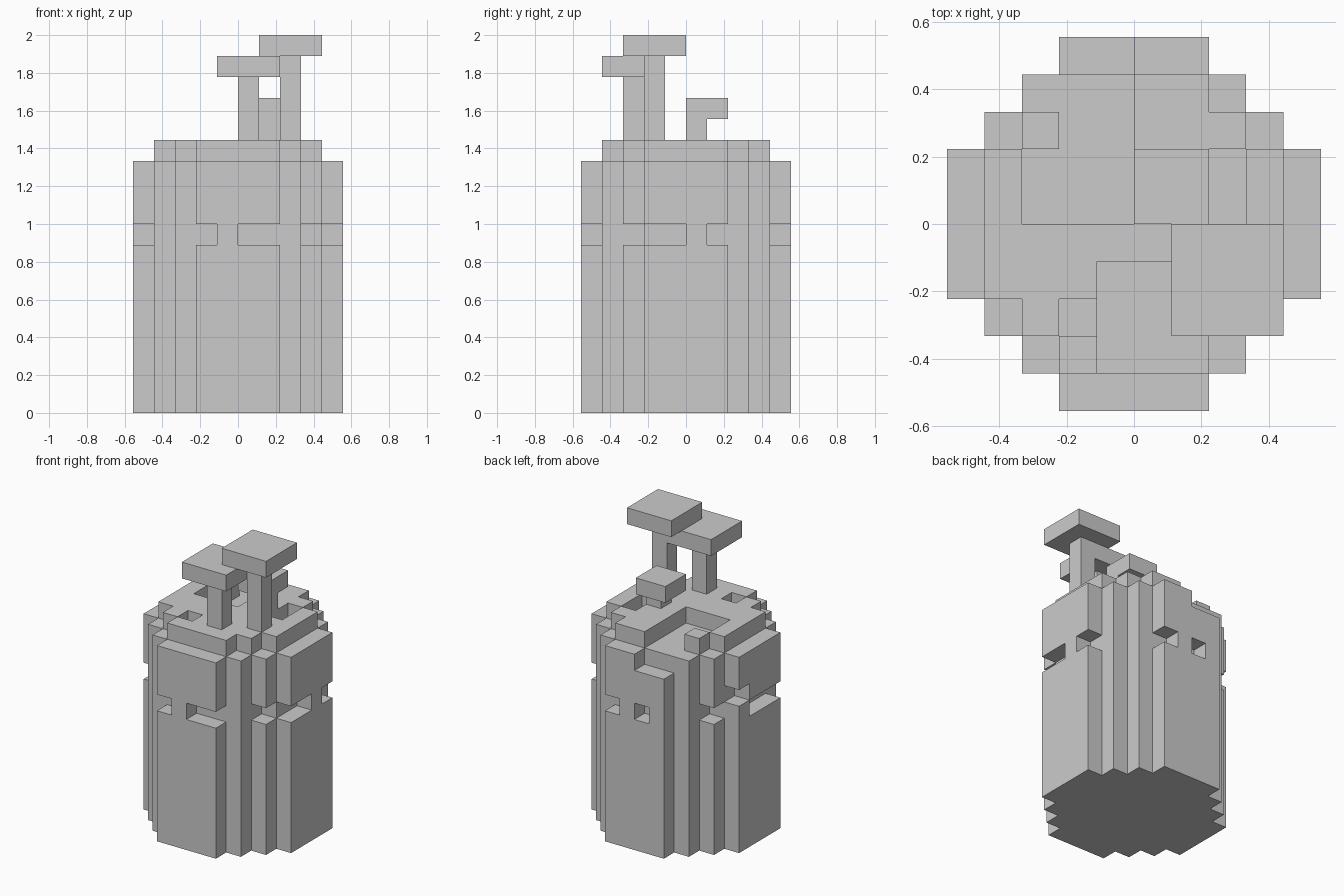
import bpy, bmesh
from itertools import product

if "Cube" in bpy.data.objects:
    bpy.data.objects.remove(bpy.data.objects["Cube"])

U = 2 / 18  # edge length of one block


def block(x0, x1, y0, y1, z0, z1):
    """Set of unit cells filling a box given in block units."""
    return set(product(range(x0, x1), range(y0, y1), range(z0, z1)))


def disc(z0, z1, widths):
    """Stepped round slab: widths maps a half depth in y to a half width in x."""
    cells = set()
    for hy, hx in widths:
        cells |= block(-hx, hx, -hy, hy, z0, z1)
    return cells


def corners(axis, side):
    """Corner offsets of one cell face, wound so the normal points outwards."""
    a, b = (axis + 1) % 3, (axis + 2) % 3
    loop = []
    for p, q in ((0, 0), (1, 0), (1, 1), (0, 1)):
        c = [0, 0, 0]
        c[axis], c[a], c[b] = side, p, q
        loop.append(c)
    return loop if side else loop[::-1]


def skin(name, cells):
    """Make an object from only the exposed faces of a set of cells."""
    bm = bmesh.new()
    verts = {}
    for cell in sorted(cells):
        for axis, side in product(range(3), (0, 1)):
            near = list(cell)
            near[axis] += 1 if side else -1
            if tuple(near) in cells:
                continue
            face = []
            for off in corners(axis, side):
                key = tuple(cell[i] + off[i] for i in range(3))
                if key not in verts:
                    verts[key] = bm.verts.new([k * U for k in key])
                face.append(verts[key])
            bm.faces.new(face)
    mesh = bpy.data.meshes.new(name)
    bm.to_mesh(mesh)
    bm.free()
    obj = bpy.data.objects.new(name, mesh)
    bpy.context.collection.objects.link(obj)
    return obj


# Stump: round trunk with a smaller raised layer on top
stump = disc(0, 12, ((2, 5), (3, 4), (4, 3), (5, 2)))
stump |= disc(12, 13, ((2, 4), (3, 3), (4, 2)))

# Pits in the top layer, with one block left standing in the large pit
stump -= block(-3, 0, 0, 4, 12, 13)
stump |= block(-3, -2, 2, 3, 12, 13)
stump -= block(-2, -1, -3, -2, 12, 13)
stump -= block(2, 3, 0, 2, 12, 13)

# Lowered rim at the back
stump -= block(-2, 0, 4, 5, 11, 12)

# Broken groove around the trunk: front, right, back, left, corners
for x0, x1, y0, y1 in (
    (-2, -1, -5, -4), (0, 2, -5, -4),
    (4, 5, -2, 0), (4, 5, 1, 2),
    (1, 2, 4, 5), (-1, 0, 4, 5),
    (-5, -4, -2, 1),
    (3, 4, -3, -2), (-4, -3, 2, 3),
):
    stump -= block(x0, x1, y0, y1, 8, 9)
stump -= block(-5, -4, 1, 2, 9, 10)
skin("stump", stump)

# Mushrooms: stem x, y, cap bottom z, cap x range, cap y range
for name, sx, sy, z, cx, cy in (
    ("tall_mushroom", 2, -2, 17, (1, 4), (-3, 0)),
    ("middle_mushroom", 0, -3, 16, (-1, 2), (-4, -1)),
    ("small_mushroom", 1, 0, 14, (0, 2), (0, 2)),
):
    skin(name, block(sx, sx + 1, sy, sy + 1, 13, z) | block(*cx, *cy, z, z + 1))
